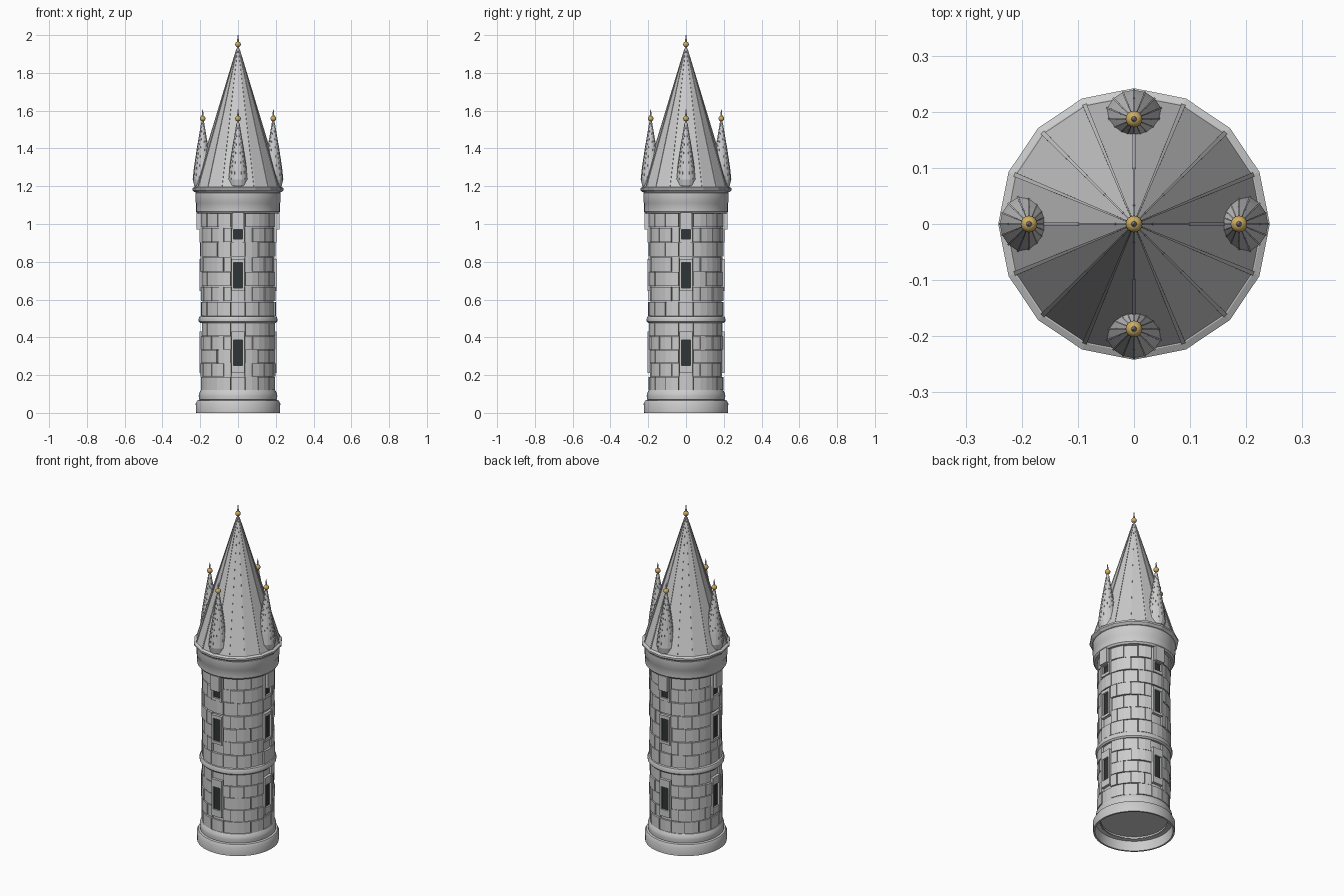
import bpy, bmesh, math, random
from mathutils import Matrix, Vector

if "Cube" in bpy.data.objects:
    bpy.data.objects.remove(bpy.data.objects["Cube"])

random.seed(4)
TAU = math.tau


def material(name, col):
    m = bpy.data.materials.new(name)
    m.diffuse_color = (*col, 1)
    m.use_nodes = True
    m.node_tree.nodes["Principled BSDF"].inputs["Base Color"].default_value = m.diffuse_color
    return m


gold = material("gold", (0.62, 0.42, 0.12))
dark = material("dark_opening", (0.03, 0.035, 0.035))


def finish(bm, name, mat=None, smooth=False):
    bmesh.ops.recalc_face_normals(bm, faces=bm.faces)
    me = bpy.data.meshes.new(name)
    bm.to_mesh(me)
    bm.free()
    ob = bpy.data.objects.new(name, me)
    bpy.context.collection.objects.link(ob)
    if mat:
        me.materials.append(mat)
    if smooth:
        bpy.ops.object.select_all(action='DESELECT')
        ob.select_set(True)
        bpy.context.view_layer.objects.active = ob
        bpy.ops.object.shade_smooth_by_angle(angle=math.radians(35))
    return ob


def lathe(bm, prof, n, cx=0, cy=0, closed=False):
    """Revolve (radius, z) points round a vertical axis."""
    rings = []
    for r, z in prof:
        if r < 1e-6:
            rings.append([bm.verts.new((cx, cy, z))] * n)
        else:
            rings.append([bm.verts.new((cx + r * math.cos(TAU * i / n),
                                        cy + r * math.sin(TAU * i / n), z)) for i in range(n)])
    pairs = list(zip(rings, rings[1:] + rings[:1])) if closed else list(zip(rings, rings[1:]))
    for a, b in pairs:
        for i in range(n):
            j = (i + 1) % n
            vs = list(dict.fromkeys((a[i], a[j], b[j], b[i])))
            if len(vs) > 2:
                bm.faces.new(vs)


def hexa(bm, pts):
    """Eight-cornered solid: four bottom points, four top points."""
    v = [bm.verts.new(p) for p in pts]
    for f in ((0, 1, 2, 3), (4, 5, 6, 7), (0, 1, 5, 4), (1, 2, 6, 5), (2, 3, 7, 6), (3, 0, 4, 7)):
        bm.faces.new([v[i] for i in f])


def polar(r, a, z):
    return (r * math.cos(a), r * math.sin(a), z)


def wall_box(bm, a, r0, r1, t0, t1, z0, z1):
    """Box facing outward at angle a, t is the sideways range."""
    rot = Matrix.Rotation(a, 3, 'Z')
    hexa(bm, [rot @ Vector((r, t, z)) for z in (z0, z1)
              for r, t in ((r0, t0), (r1, t0), (r1, t1), (r0, t1))])


def rib(bm, p, q, a, w0, w1, lift, cx=0, cy=0):
    """Raised seam running up a roof edge from (r, z) p to q."""
    rot = Matrix.Rotation(a, 3, 'Z')
    off = Vector((cx, cy, 0))
    pts = []
    for (r, z), w in ((p, w0), (q, w1)):
        for dr, t in ((-lift, -w), (lift, -w), (lift, w), (-lift, w)):
            pts.append(rot @ Vector((r + dr, t, z)) + off)
    hexa(bm, pts)


# Shaft core, closed underneath
bm = bmesh.new()
lathe(bm, [(0, 0.07), (0.188, 0.07), (0.188, 1.1), (0, 1.1)], 48)
finish(bm, "shaft_core", smooth=True)

# Hollow foot ring and the mouldings round the shaft
rings = {
    "foot_ring": [(0.222, 0), (0.224, 0.05), (0.216, 0.066), (0.188, 0.07), (0.188, 0.062),
                  (0.208, 0.058), (0.212, 0)],
    "foot_moulding": [(0.18, 0.06), (0.206, 0.07), (0.208, 0.09), (0.206, 0.105),
                      (0.197, 0.12), (0.18, 0.12)],
    "middle_band": [(0.18, 0.475), (0.2, 0.475), (0.208, 0.483), (0.209, 0.498),
                    (0.204, 0.51), (0.18, 0.514)],
    "cornice": [(0.18, 1.055), (0.214, 1.055), (0.222, 1.065), (0.222, 1.11), (0.225, 1.115),
                (0.225, 1.165), (0.215, 1.175), (0.18, 1.175)],
}
for name, prof in rings.items():
    bm = bmesh.new()
    lathe(bm, prof, 48, closed=True)
    finish(bm, name, smooth=True)

# Windows: (frame bottom, opening bottom, opening top, frame top)
windows = [(0.21, 0.25, 0.385, 0.43), (0.645, 0.66, 0.795, 0.815), (0.903, 0.92, 0.967, 1.06)]
HALF = math.radians(10.2)

# Staggered stone blocks, leaving room for the windows
bm = bmesh.new()
for z_lo, z_hi, rows in ((0.12, 0.477, 5), (0.512, 1.06, 7)):
    h = (z_hi - z_lo) / rows
    for row in range(rows):
        z0, z1 = z_lo + row * h, z_lo + (row + 1) * h
        cut = any(z0 < w[3] - 0.02 and z1 > w[0] + 0.02 for w in windows)
        for i in range(16):
            a0 = TAU * (i + 0.5 * (row % 2) - 0.5) / 16
            a1 = a0 + TAU / 16
            if cut:
                mid = (a0 + a1) / 2
                c = round(mid / (TAU / 4)) * TAU / 4
                if abs(mid - c) < 0.05:
                    continue
                if a0 < c + HALF and mid > c:
                    a0 = max(a0, c + HALF)
                elif a1 > c - HALF and mid < c:
                    a1 = min(a1, c - HALF)
            r = random.choice((0.195, 0.198, 0.201))
            g, e = 0.008, 0.002
            am = (a0 + a1) / 2
            for s, t in ((a0 + g, am), (am, a1 - g)):
                hexa(bm, [polar(q, b, z) for z in (z0 + e, z1 - e)
                          for q, b in ((0.18, s), (r, s), (r, t), (0.18, t))])
bmesh.ops.remove_doubles(bm, verts=bm.verts, dist=1e-5)
finish(bm, "stone_blocks")

# Window frames, dark panes and the deep lintels under the cornice
frames, panes = bmesh.new(), bmesh.new()
for k in range(4):
    a = k * TAU / 4
    for n, (f0, o0, o1, f1) in enumerate(windows):
        wall_box(frames, a, 0.18, 0.204, -0.034, -0.024, f0, f1)
        wall_box(frames, a, 0.18, 0.204, 0.024, 0.034, f0, f1)
        wall_box(frames, a, 0.18, 0.203, -0.024, 0.024, f0, o0)
        wall_box(frames, a, 0.18, 0.203, -0.024, 0.024, o1, f1)
        wall_box(panes, a, 0.18, 0.193, -0.024, 0.024, o0, o1)
    wall_box(frames, a, 0.19, 0.221, -0.03, 0.03, 0.97, 1.06)
finish(frames, "window_frames")
finish(panes, "window_panes", dark)

# Sixteen-sided eave and main spire
bm = bmesh.new()
lathe(bm, [(0.2, 1.16), (0.232, 1.17), (0.242, 1.18), (0.242, 1.19), (0.23, 1.197), (0.2, 1.197)],
      16, closed=True)
finish(bm, "eave")
bm = bmesh.new()
lathe(bm, [(0, 1.19), (0.23, 1.19), (0.006, 1.93), (0, 1.935)], 16)
finish(bm, "main_spire")
bm = bmesh.new()
for i in range(16):
    rib(bm, (0.229, 1.192), (0.007, 1.925), TAU * i / 16, 0.004, 0.001, 0.003)
finish(bm, "spire_ribs")

# Four teardrop turrets over the windows
drop = [(0, 1.183), (0.028, 1.187), (0.045, 1.203), (0.052, 1.235), (0.045, 1.3),
        (0.03, 1.4), (0.007, 1.535), (0, 1.55)]
spots = [(0.187 * math.cos(k * TAU / 4), 0.187 * math.sin(k * TAU / 4)) for k in range(4)]
bm, rb = bmesh.new(), bmesh.new()
for x, y in spots:
    lathe(bm, drop, 16, x, y)
    for i in range(16):
        for p, q in zip(drop[3:6], drop[4:7]):
            rib(rb, p, q, TAU * i / 16, 0.02 * p[0] + 0.0006, 0.02 * q[0] + 0.0006, 0.0012, x, y)
finish(bm, "turrets")
finish(rb, "turret_ribs")

# Gold finial balls with thin spikes
balls, spikes = bmesh.new(), bmesh.new()
for x, y, z, r in [(x, y, 1.558, 0.015) for x, y in spots] + [(0, 0, 1.951, 0.015)]:
    bmesh.ops.create_uvsphere(balls, u_segments=16, v_segments=10, radius=r,
                              matrix=Matrix.Translation((x, y, z)))
    lathe(spikes, [(0, z - 0.025), (0.006, z - 0.025), (0.005, z + 0.018),
                   (0.0015, z + 0.049), (0, z + 0.049)], 8, x, y)
finish(balls, "finial_balls", gold, True)
finish(spikes, "finial_spikes")
